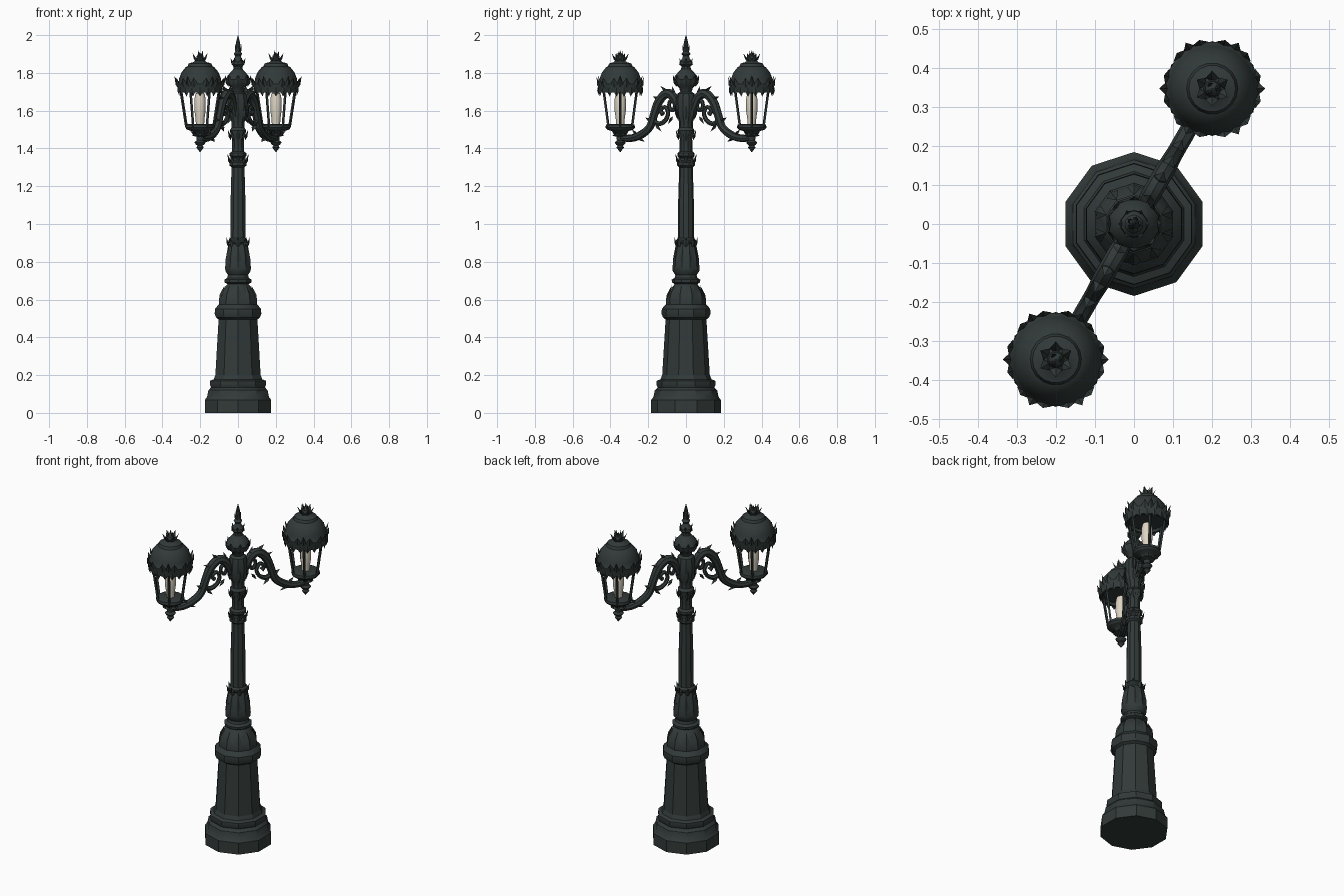
import bpy, bmesh, math
from mathutils import Vector


def material(name, col):
    m = bpy.data.materials.new(name)
    m.diffuse_color = (*col, 1)
    return m


IRON = material("dark green iron", (0.031, 0.042, 0.040))
CREAM = material("cream candle", (0.72, 0.66, 0.55))


def polar(r, deg, z, c=(0, 0)):
    a = math.radians(deg)
    return Vector((c[0] + r * math.cos(a), c[1] + r * math.sin(a), z))


def finish(bm, name, mat=IRON, angle=32):
    bmesh.ops.recalc_face_normals(bm, faces=bm.faces[:])
    me = bpy.data.meshes.new(name)
    bm.to_mesh(me)
    bm.free()
    me.materials.append(mat)
    ob = bpy.data.objects.new(name, me)
    bpy.context.collection.objects.link(ob)
    bpy.ops.object.select_all(action='DESELECT')
    ob.select_set(True)
    bpy.context.view_layer.objects.active = ob
    bpy.ops.object.shade_smooth_by_angle(angle=math.radians(angle))
    return ob


def skin(bm, rings):
    """Join rings of points into a closed, capped tube."""
    vr = [[bm.verts.new(p) for p in ring] for ring in rings]
    n = len(vr[0])
    for a, b in zip(vr, vr[1:]):
        for i in range(n):
            bm.faces.new((a[i], a[(i + 1) % n], b[(i + 1) % n], b[i]))
    bm.faces.new(vr[0][::-1])
    bm.faces.new(vr[-1])


def lathe(bm, profile, n=10, phase=90, c=(0, 0)):
    skin(bm, [[polar(max(r, 0.001), phase + 360 * i / n, z, c) for i in range(n)]
              for r, z in profile])


def leaf(bm, base, tip, side, width, thick):
    """Pointed leaf: a spindle widest below the middle."""
    base, tip, side = Vector(base), Vector(tip), Vector(side).normalized()
    out = side.cross(tip - base).normalized()
    mid = base.lerp(tip, 0.4)
    loop = [bm.verts.new(mid + d) for d in
            (side * width / 2, out * thick / 2, -side * width / 2, -out * thick / 2)]
    b, t = bm.verts.new(base), bm.verts.new(tip)
    for i in range(4):
        bm.faces.new((loop[i], loop[(i + 1) % 4], t))
        bm.faces.new((loop[(i + 1) % 4], loop[i], b))


def leaf_ring(bm, n, r0, z0, r1, z1, w, t, c=(0, 0), phase=0):
    for i in range(n):
        d = phase + 360 * i / n
        leaf(bm, polar(r0, d, z0, c), polar(r1, d, z1, c), polar(1, d + 90, 0), w, t)


def smooth_path(pts, steps=4):
    """Catmull-Rom through (r, z, radius) points."""
    p = [Vector(q) for q in [pts[0]] + pts + [pts[-1]]]
    out = []
    for a, b, c, d in zip(p, p[1:], p[2:], p[3:]):
        for k in range(steps):
            t = k / steps
            out.append(0.5 * (2 * b + (c - a) * t + (2 * a - 5 * b + 4 * c - d) * t * t
                              + (3 * b - a - 3 * c + d) * t ** 3))
    return out + [p[-1]]


def tube(bm, pts, deg, n=8, steps=4, c=(0, 0)):
    """Sweep a round section along a path in the upright plane at angle deg."""
    path = smooth_path(pts, steps)
    side = polar(1, deg + 90, 0)
    pos = [polar(p.x, deg, p.y, c) for p in path]
    rings = []
    for i, p in enumerate(pos):
        tan = (pos[min(i + 1, len(pos) - 1)] - pos[max(i - 1, 0)]).normalized()
        up = side.cross(tan)
        rings.append([p + path[i].z * (side * math.cos(2 * math.pi * k / n)
                                       + up * math.sin(2 * math.pi * k / n)) for k in range(n)])
    skin(bm, rings)


# Pedestal: ten-sided stepped foot, panelled body and cornice
bm = bmesh.new()
lathe(bm, [(.185, 0), (.185, .068), (.172, .085), (.165, .12), (.15, .135), (.157, .15),
           (.155, .17), (.135, .178), (.126, .2), (.108, .495), (.122, .505), (.13, .525),
           (.128, .55), (.12, .56), (.106, .575), (.106, .60), (.096, .625), (.075, .665),
           (.056, .685)])
panels = [f for f in bm.faces if abs(f.calc_center_median().z - .3475) < .02]
bmesh.ops.inset_individual(bm, faces=panels, thickness=.011, depth=-.009)
for i in range(10):  # leaf relief in each panel
    d = 18 * (2 * i + 1) + 90
    leaf(bm, polar(.108, d, .225), polar(.096, d, .44), polar(1, d + 90, 0), .035, .014)
leaf_ring(bm, 10, .107, .59, .075, .675, .035, .016, phase=90)
finish(bm, "pedestal")

# Shaft: vase foot, tapering column, collars and arm hub
bm = bmesh.new()
lathe(bm, [(.056, .68), (.074, .69), (.076, .705), (.06, .715), (.056, .73), (.07, .75),
           (.072, .77), (.066, .81), (.052, .88), (.046, .895), (.053, .905), (.053, .915),
           (.043, .925), (.042, 1.1), (.036, 1.30), (.048, 1.31), (.048, 1.325),
           (.036, 1.335), (.036, 1.35), (.046, 1.36), (.046, 1.375), (.034, 1.385),
           (.033, 1.45), (.042, 1.48), (.046, 1.495), (.036, 1.51), (.036, 1.54),
           (.048, 1.57), (.052, 1.61), (.052, 1.66), (.045, 1.69), (.03, 1.70), (.03, 1.71)])
finish(bm, "shaft")

# Leaf collars on the shaft
bm = bmesh.new()
leaf_ring(bm, 10, .066, .76, .054, .89, .03, .016, phase=90)
for z, r in ((.90, .045), (1.34, .038), (1.47, .036)):
    leaf_ring(bm, 8, r, z - .03, r + .018, z + .03, .026, .014)
leaf_ring(bm, 8, .045, 1.55, .058, 1.63, .03, .014)
finish(bm, "shaft_leaves")

# Top finial: bulb with leaf collar and spire
bm = bmesh.new()
lathe(bm, [(.03, 1.70), (.036, 1.72), (.058, 1.74), (.066, 1.765), (.058, 1.785), (.04, 1.805),
           (.026, 1.82), (.024, 1.835), (.036, 1.845), (.034, 1.86), (.02, 1.875),
           (.016, 1.89), (.024, 1.9), (.014, 1.915), (.014, 1.945), (.009, 1.97), (0, 2.0)])
leaf_ring(bm, 8, .05, 1.725, .07, 1.79, .04, .018)
leaf_ring(bm, 6, .022, 1.83, .04, 1.88, .024, .012)
leaf_ring(bm, 5, .01, 1.9, .02, 1.95, .014, .01)
finish(bm, "top_finial")

for tag, ang in (("back", 60), ("front", 240)):
    c = polar(.402, ang, 0)[:2]

    # Curved arm with scroll and sprouting leaves
    bm = bmesh.new()
    tube(bm, [(.402, 1.455, .017), (.33, 1.455, .02), (.27, 1.475, .022), (.22, 1.515, .022),
              (.195, 1.58, .023), (.165, 1.65, .025), (.12, 1.69, .025), (.078, 1.675, .025),
              (.05, 1.62, .02), (.035, 1.57, .015)], ang)
    tube(bm, [(.20, 1.55, .012), (.165, 1.53, .013), (.125, 1.55, .012), (.11, 1.59, .011),
              (.13, 1.62, .011), (.155, 1.60, .011), (.14, 1.58, .013)], ang, 6)
    tube(bm, [(.075, 1.66, .012), (.10, 1.645, .011), (.10, 1.615, .010), (.08, 1.60, .010),
              (.07, 1.625, .008)], ang, 6)
    side = polar(1, ang + 90, 0)
    for r0, z0, r1, z1 in ((.16, 1.66, .205, 1.675), (.12, 1.70, .155, 1.73),
                           (.21, 1.54, .25, 1.565), (.30, 1.46, .25, 1.435),
                           (.19, 1.53, .15, 1.49), (.08, 1.57, .11, 1.53),
                           (.07, 1.68, .085, 1.73), (.30, 1.47, .33, 1.50)):
        leaf(bm, polar(r0, ang, z0), polar(r1, ang, z1), side, .034, .018)
    finish(bm, tag + "_arm")

    # Lantern base: drop finial, cup and tray
    bm = bmesh.new()
    lathe(bm, [(0, 1.38), (.012, 1.395), (.02, 1.405), (.013, 1.415), (.022, 1.42), (.03, 1.432),
               (.018, 1.442), (.02, 1.462), (.042, 1.468), (.03, 1.478), (.045, 1.492),
               (.07, 1.50), (.078, 1.51), (.076, 1.525), (.06, 1.53), (0, 1.53)], 12, 0, c)
    leaf_ring(bm, 6, .02, 1.465, .05, 1.492, .028, .012, c)
    finish(bm, tag + "_lantern_base")

    # Six corner bars
    bm = bmesh.new()
    for i in range(6):
        tube(bm, [(.072, 1.515, .0075), (.102, 1.71, .0075)], 60 * i, 4, 1, c)
    finish(bm, tag + "_lantern_bars")

    # Domed roof with leaf crown
    bm = bmesh.new()
    lathe(bm, [(0, 1.715), (.095, 1.71), (.1, 1.695), (.112, 1.695), (.119, 1.71), (.121, 1.74),
               (.114, 1.75), (.11, 1.772), (.098, 1.803), (.076, 1.83), (.066, 1.835),
               (.06, 1.85), (.035, 1.857), (.022, 1.868), (.018, 1.89), (0, 1.905)], 18, 0, c)
    leaf_ring(bm, 12, .113, 1.715, .129, 1.775, .042, .018, c, 15)
    leaf_ring(bm, 6, .11, 1.71, .136, 1.785, .03, .018, c, 0)
    leaf_ring(bm, 18, .12, 1.725, .11, 1.675, .036, .012, c, 10)
    leaf_ring(bm, 6, .016, 1.85, .046, 1.905, .032, .012, c, 30)
    leaf_ring(bm, 3, .008, 1.87, .014, 1.92, .02, .012, c)
    finish(bm, tag + "_lantern_roof")

    # Candle
    bm = bmesh.new()
    lathe(bm, [(.022, 1.53), (.024, 1.56), (.03, 1.60), (.03, 1.66), (.024, 1.69), (.01, 1.70)],
          12, 0, c)
    finish(bm, tag + "_candle", CREAM, 40)
